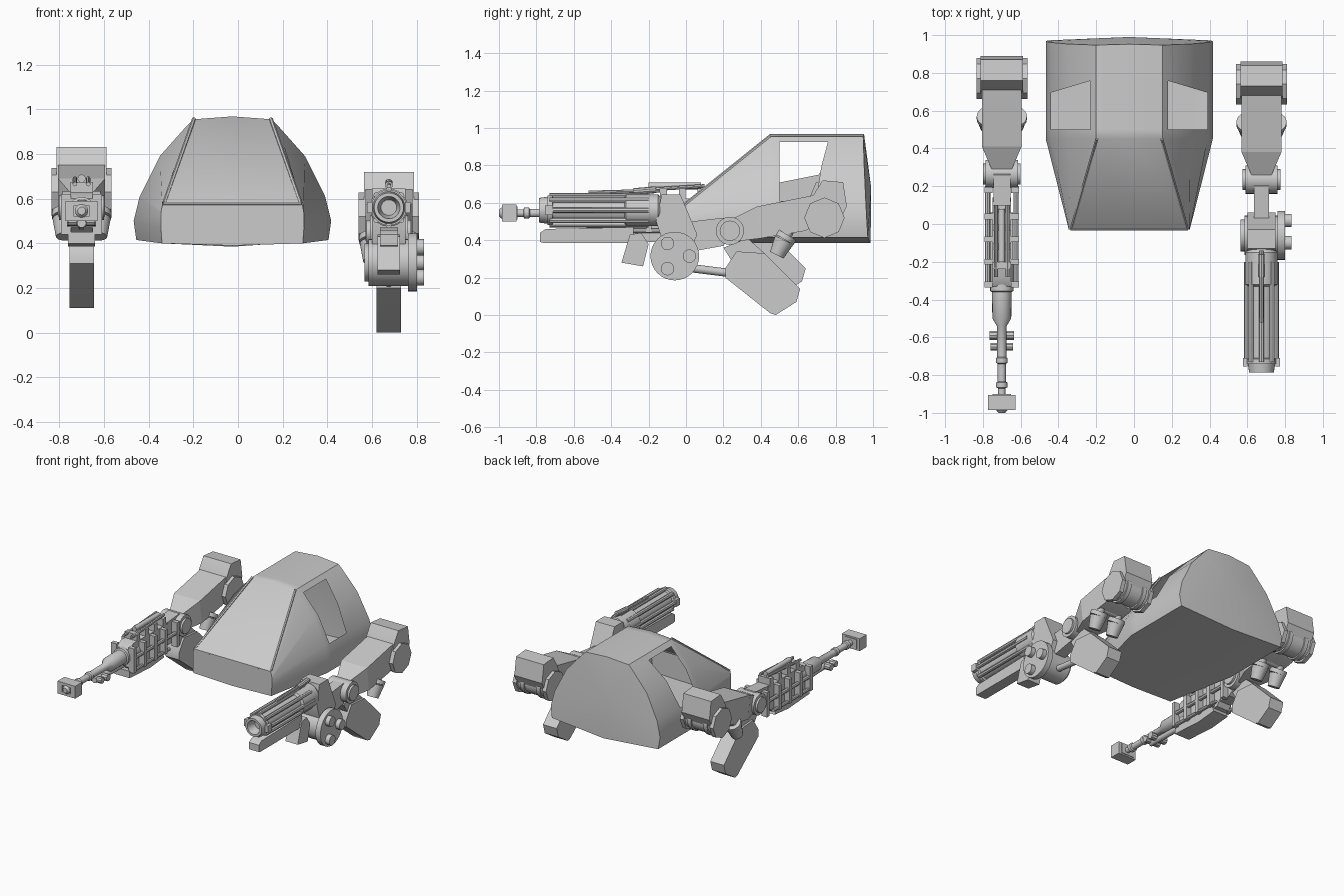
import bpy, bmesh, math
from mathutils import Vector

if "Cube" in bpy.data.objects:
    bpy.data.objects.remove(bpy.data.objects["Cube"])

grey = bpy.data.materials.new("plain grey")
grey.use_nodes = True
colour = (0.6, 0.6, 0.6, 1)
grey.diffuse_color = colour
grey.node_tree.nodes["Principled BSDF"].inputs["Base Color"].default_value = colour

origin = Vector((0, 0, 0))  # current part group origin


def finish(name, bm, angle=35):
    bmesh.ops.recalc_face_normals(bm, faces=bm.faces)
    bmesh.ops.translate(bm, verts=bm.verts, vec=origin)
    mesh = bpy.data.meshes.new(name)
    bm.to_mesh(mesh)
    bm.free()
    mesh.materials.append(grey)
    obj = bpy.data.objects.new(name, mesh)
    bpy.context.collection.objects.link(obj)
    bpy.ops.object.select_all(action='DESELECT')
    obj.select_set(True)
    bpy.context.view_layer.objects.active = obj
    bpy.ops.object.shade_smooth_by_angle(angle=math.radians(angle))
    return obj


def prism(name, outline, half, x=0):
    """Side outline (y, z[, own half width]) extruded across x."""
    bm = bmesh.new()
    rows = []
    for side in (-1, 1):
        rows.append([bm.verts.new((x + side * (p[2] if len(p) > 2 else half), p[0], p[1]))
                     for p in outline])
        bm.faces.new(rows[-1])
    n = len(outline)
    for i in range(n):
        j = (i + 1) % n
        bm.faces.new((rows[0][i], rows[0][j], rows[1][j], rows[1][i]))
    return finish(name, bm)


def box(name, x, half, y0, y1, z0, z1):
    return prism(name, [(y0, z0), (y1, z0), (y1, z1), (y0, z1)], half, x)


def rod(name, a, b, r, r2=None, sides=20):
    a, b = Vector(a), Vector(b)
    bm = bmesh.new()
    bmesh.ops.create_cone(bm, cap_ends=True, segments=sides, radius1=r,
                          radius2=r if r2 is None else r2, depth=(b - a).length)
    turn = (b - a).to_track_quat('Z', 'Y')
    bmesh.ops.rotate(bm, verts=bm.verts, matrix=turn.to_matrix())
    bmesh.ops.translate(bm, verts=bm.verts, vec=(a + b) / 2)
    return finish(name, bm)


def hub(name, y, z, x0, x1, r, sides=24):
    return rod(name, (x0, y, z), (x1, y, z), r, sides=sides)


def lathe(name, z, steps, sides=24):
    """Turned part along y at height z, from (y, radius) steps."""
    bm = bmesh.new()
    rings = []
    for y, r in steps:
        rings.append([bm.verts.new((r * math.cos(t), y, z + r * math.sin(t)))
                      for t in (2 * math.pi * k / sides for k in range(sides))])
    for p, q in zip(rings, rings[1:]):
        for k in range(sides):
            m = (k + 1) % sides
            bm.faces.new((p[k], p[m], q[m], q[k]))
    bm.faces.new(rings[0])
    bm.faces.new(rings[-1])
    return finish(name, bm)


# --- cabin shell: lofted half sections, mirrored, with open side windows
nose = [(0, .39), (.315, .40), (.32, .47), (.32, .53), (.318, .55), (.314, .567), (.31, .577), (0, .58)]
hull = [(0, .385), (.43, .415), (.442, .5), (.415, .61), (.325, .79), (.205, .925), (.175, .955), (0, .968)]
last = len(hull) - 1


def section(bm, half, y_of):
    full = half + [(-x, z) for x, z in reversed(half[1:-1])]
    return [bm.verts.new((x, y_of(x, z), z)) for x, z in full]


origin = Vector((-.025, 0, 0))
bm = bmesh.new()
rings = [section(bm, nose, lambda x, z: -.03),
         section(bm, hull, lambda x, z: .45),
         section(bm, hull, lambda x, z: .5),
         section(bm, hull, lambda x, z: .76 - max(0, abs(x) - .2) * .3),
         section(bm, hull, lambda x, z: 1.01 - .06 * z - .03 * abs(x))]
count = len(rings[0])
for s, (p, q) in enumerate(zip(rings, rings[1:])):
    for k in range(count):
        near = min(k, count - 1 - k)
        if s == 2 and near in (3, 4):
            continue  # window opening
        m = (k + 1) % count
        bm.faces.new((p[k], p[m], q[m], q[k]))
bm.faces.new(rings[0])
centre = bm.verts.new((0, .99, .68))
for k in range(count):
    bm.faces.new((rings[-1][k], rings[-1][(k + 1) % count], centre))
finish("cabin_shell", bm, 40)
for side in (-1, 1):
    rod("windshield_pillar", (side * .305, -.02, .58), (side * .172, .45, .957), .009, sides=6)
rod("windshield_sill", (-.31, -.028, .577), (.31, -.028, .577), .007, sides=6)


# --- shared upper arm: shoulder, upper link, elbow blade and thrusters
def upper_arm():
    prism("shoulder_cover", [(.65, .56), (.68, .64), (.73, .72), (.84, .71), (.86, .58), (.83, .52), (.7, .5)], .112)
    hub("shoulder_drum", .74, .52, -.105, .105, .09)
    for side in (-1, 1):
        hub("shoulder_cap", .74, .52, side * .105, side * .135, .108, 8)
        hub("shoulder_groove_ring", .74, .52, side * .05, side * .08, .1)
    prism("upper_arm", [(.38, .58), (.68, .64), (.72, .5), (.64, .45), (.4, .41)], .105)
    prism("upper_arm_taper", [(.24, .51, .045), (.38, .58, .105), (.4, .41, .105), (.24, .39, .045)], .1)
    hub("elbow_hub", .235, .45, -.085, .085, .075)
    hub("elbow_pin", .235, .45, -.1, .1, .055, 12)
    # blade behind the elbow
    prism("elbow_blade", [(.21, .25), (.27, .34), (.42, .33), (.61, .14), (.59, .07),
                          (.48, 0), (.45, .01), (.21, .2)], .055)
    prism("blade_collar", [(.2, .36), (.33, .41), (.42, .33), (.25, .28)], .04)
    # paired thrusters under the arm
    for side in (-1, 1):
        x = side * .075
        rod("thruster_stem", (x, .56, .47), (x, .52, .4), .03)
        rod("thruster_ring", (x, .54, .43), (x, .525, .405), .058)
        rod("thruster_bell", (x, .525, .4), (x, .485, .32), .055, .04)
    rod("thruster_axle", (-.08, .55, .455), (.08, .55, .455), .025)


# --- left arm with cannon
origin = Vector((.675, 0, 0))
upper_arm()
prism("forearm_link", [(-.02, .33), (.2, .37), (.27, .47), (.2, .52), (.03, .5)], .04)
rod("forearm_piston", (0, .03, .25), (0, .23, .225), .022)
hub("wrist_drum", -.06, .315, -.09, .1, .105)
hub("wrist_inner_cap", -.06, .315, -.11, -.06, .085)
hub("wrist_disc", -.06, .315, .085, .125, .13, 32)
for k in range(3):
    t = math.radians(120 * k + 120)
    y, z = -.06 + .078 * math.cos(t), .315 + .078 * math.sin(t)
    hub("wrist_bolt", y, z, .12, .158, .036, 14)
prism("cannon_bracket", [(-.13, .645), (-.03, .645), (.06, .43), (.03, .36), (-.12, .38), (-.16, .5)], .075)
lathe("cannon_barrel", .56, [(-.72, .035), (-.785, .05), (-.785, .066), (-.74, .072), (-.74, .08),
                             (-.715, .08), (-.71, .066), (-.33, .068), (-.32, .085), (-.15, .085), (-.12, .06)], 28)
for k in range(8):
    t = math.radians(45 * k)
    x, z = .078 * math.cos(t), .56 + .078 * math.sin(t)
    rod("barrel_rail", (x, -.73, z), (x, -.2, z), .014, sides=8)
for side in (-1, 1):
    box("barrel_lug", side * .085, .012, -.755, -.71, .535, .585)
rod("top_pointer", (0, -.52, .655), (0, -.14, .665), .01, sides=8)
rod("top_pointer_mount", (0, -.28, .66), (0, -.16, .67), .018, sides=10)
prism("under_barrel_box", [(-.78, .39), (-.76, .385), (-.28, .385), (-.28, .47), (-.75, .46), (-.78, .44)], .04)
prism("under_magazine", [(-.345, .28), (-.23, .26), (-.2, .38), (-.24, .44), (-.3, .43)], .05)

# --- right arm with rifle; same upper arm set higher
origin = Vector((-.7, .03, .11))
upper_arm()
origin = Vector((-.7, 0, 0))
prism("rifle_link", [(.02, .46), (.2, .46), (.32, .55), (.26, .64), (.02, .62)], .045)
prism("rifle_receiver", [(-.33, .47), (-.28, .43), (.08, .43), (.14, .5), (.12, .62), (-.28, .63), (-.33, .6)], .05)
prism("rifle_lower_box", [(-.34, .40), (-.1, .385), (.06, .4), (.04, .45), (-.34, .45)], .06)
for side in (-1, 1):
    x = side * .075
    rod("rifle_side_rail", (x, -.33, .54), (x, .2, .54), .014, sides=8)
    rod("rifle_lower_rail", (x, -.32, .45), (x, .1, .45), .012, sides=8)
    for y in (-.32, -.2, -.08, .04, .18):
        box("rifle_side_rib", side * .07, .022, y - .015, y + .015, .44, .62)
    rod("rifle_top_rod", (side * .03, -.28, .665), (side * .03, .1, .69), .01, sides=8)
    hub("rifle_grip_knob", -.65, .5, side * .02, side * .06, .022, 10)
    hub("rifle_grip_knob", -.59, .5, side * .02, side * .065, .025, 10)
    box("muzzle_side", side * .054, .018, -.985, -.905, .5, .59)
for y in (-.22, -.12, -.02, .08):
    box("rifle_top_rib", 0, .05, y - .018, y + .018, .6, .675)
rod("rifle_sight", (0, -.2, .69), (0, .08, .69), .018, sides=12)
lathe("rifle_barrel", .545, [(-.92, .02), (-.87, .02), (-.865, .03), (-.84, .03), (-.835, .022), (-.74, .022),
                             (-.735, .03), (-.71, .03), (-.705, .024), (-.54, .026), (-.5, .05), (-.36, .052),
                             (-.355, .062), (-.2, .062)], 20)
rod("rifle_under_tube", (0, -.66, .49), (0, -.3, .48), .02, sides=12)
# square muzzle block with a slot
for z0, z1 in ((.5, .522), (.568, .59)):
    box("muzzle_plate", 0, .05, -.985, -.905, z0, z1)
box("muzzle_back", 0, .05, -.925, -.9, .51, .58)
lathe("muzzle_tip", .545, [(-1, .018), (-.985, .03), (-.92, .03)], 12)
